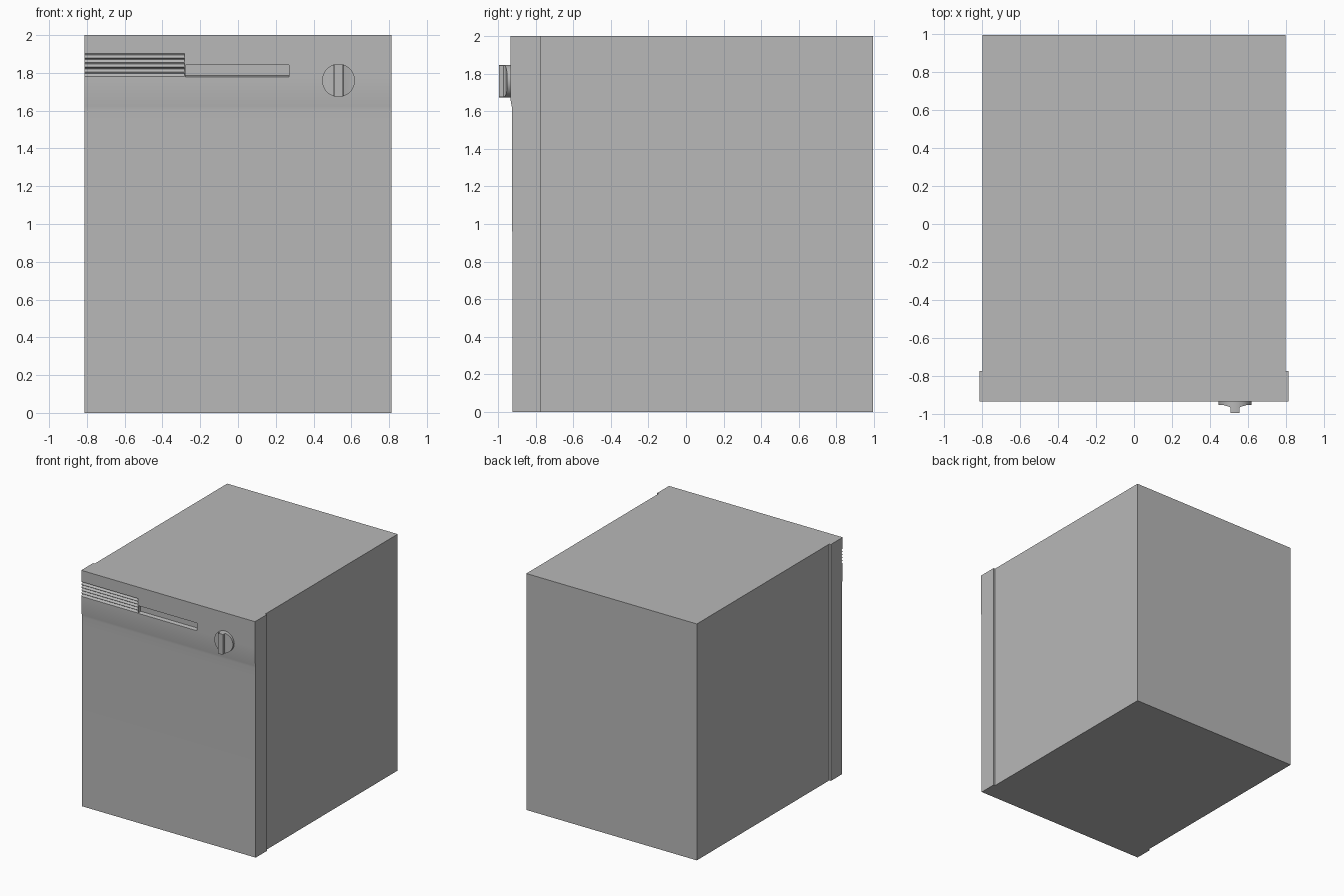
import bpy, bmesh, math
from mathutils import Vector

if "Cube" in bpy.data.objects:
    bpy.data.objects.remove(bpy.data.objects["Cube"])

grey = bpy.data.materials.new("mid_grey")
grey.diffuse_color = (0.48, 0.48, 0.48, 1)
grey.use_nodes = True
grey.node_tree.nodes["Principled BSDF"].inputs["Base Color"].default_value = grey.diffuse_color


def prism(name, profile, axis, lo, hi):
    """Extrude a closed 2D profile: axis 'x' takes (y, z), axis 'z' takes (x, y)."""
    bm = bmesh.new()
    if axis == 'x':
        pts = [(lo, a, b) for a, b in profile]
        move = Vector((hi - lo, 0, 0))
    else:
        pts = [(a, b, lo) for a, b in profile]
        move = Vector((0, 0, hi - lo))
    face = bm.faces.new([bm.verts.new(p) for p in pts])
    ext = bmesh.ops.extrude_face_region(bm, geom=[face])
    verts = [g for g in ext['geom'] if isinstance(g, bmesh.types.BMVert)]
    bmesh.ops.translate(bm, verts=verts, vec=move)
    bmesh.ops.recalc_face_normals(bm, faces=bm.faces)
    mesh = bpy.data.meshes.new(name)
    bm.to_mesh(mesh)
    bm.free()
    mesh.materials.append(grey)
    ob = bpy.data.objects.new(name, mesh)
    bpy.context.collection.objects.link(ob)
    return ob


def boolean(target, cutter, operation):
    """Apply a boolean and remove the cutter."""
    cutter.hide_render = True
    mod = target.modifiers.new("cut", 'BOOLEAN')
    mod.operation, mod.object, mod.solver = operation, cutter, 'EXACT'
    bpy.context.view_layer.objects.active = target
    bpy.ops.object.modifier_apply(modifier=mod.name)
    bpy.data.objects.remove(cutter)


def smooth(ob):
    bpy.ops.object.select_all(action='DESELECT')
    ob.select_set(True)
    bpy.context.view_layer.objects.active = ob
    bpy.ops.object.shade_smooth_by_angle(angle=math.radians(30))


FRONT = -0.934

# Cabinet box behind the door
prism("cabinet", [(-0.775, 0), (0.995, 0), (0.995, 2), (-0.775, 2)], 'x', -0.798, 0.798)

# Door with the control panel swelling slightly forward at the top
door = prism("door", [(-0.775, 0), (-0.775, 2), (FRONT, 2), (FRONT, 1.77), (-0.9335, 1.66),
                      (-0.9265, 1.622), (-0.9255, 1.605), (-0.9245, 1.52), (-0.924, 0)],
             'x', -0.813, 0.813)

# Vent grooves, open at the left edge of the door
for i in range(5):
    z = 1.779 + i * 0.025
    boolean(door, prism("vent_cutter", [(FRONT - 0.001, z), (FRONT + 0.016, z + 0.017),
                                        (FRONT + 0.012, z + 0.023), (FRONT - 0.001, z + 0.024)],
                        'x', -0.85, -0.283), 'DIFFERENCE')

# Recessed hand grip with a sloping lower lip
boolean(door, prism("grip_cutter", [(FRONT - 0.005, 1.778), (FRONT, 1.778), (FRONT + 0.03, 1.785),
                                    (FRONT + 0.03, 1.843), (FRONT - 0.005, 1.843)],
                    'x', -0.278, 0.27), 'DIFFERENCE')

# Dial: flared grip profile trimmed to a round outline
half = [(0.1, FRONT + 0.003), (0.1, -0.951), (0.062, -0.954), (0.040, -0.960),
        (0.028, -0.964), (0.023, -0.970), (0.023, -0.995)]
profile = [(0.532 + x, y) for x, y in half] + [(0.532 - x, y) for x, y in reversed(half)]
dial = prism("dial", profile, 'z', 1.64, 1.88)
bpy.ops.mesh.primitive_cylinder_add(vertices=48, radius=0.087, depth=0.3,
                                    location=(0.532, -0.95, 1.76),
                                    rotation=(math.pi / 2, 0, 0))
trim = bpy.context.object
trim.data.materials.append(grey)
boolean(dial, trim, 'INTERSECT')

for part in (door, dial):
    smooth(part)
